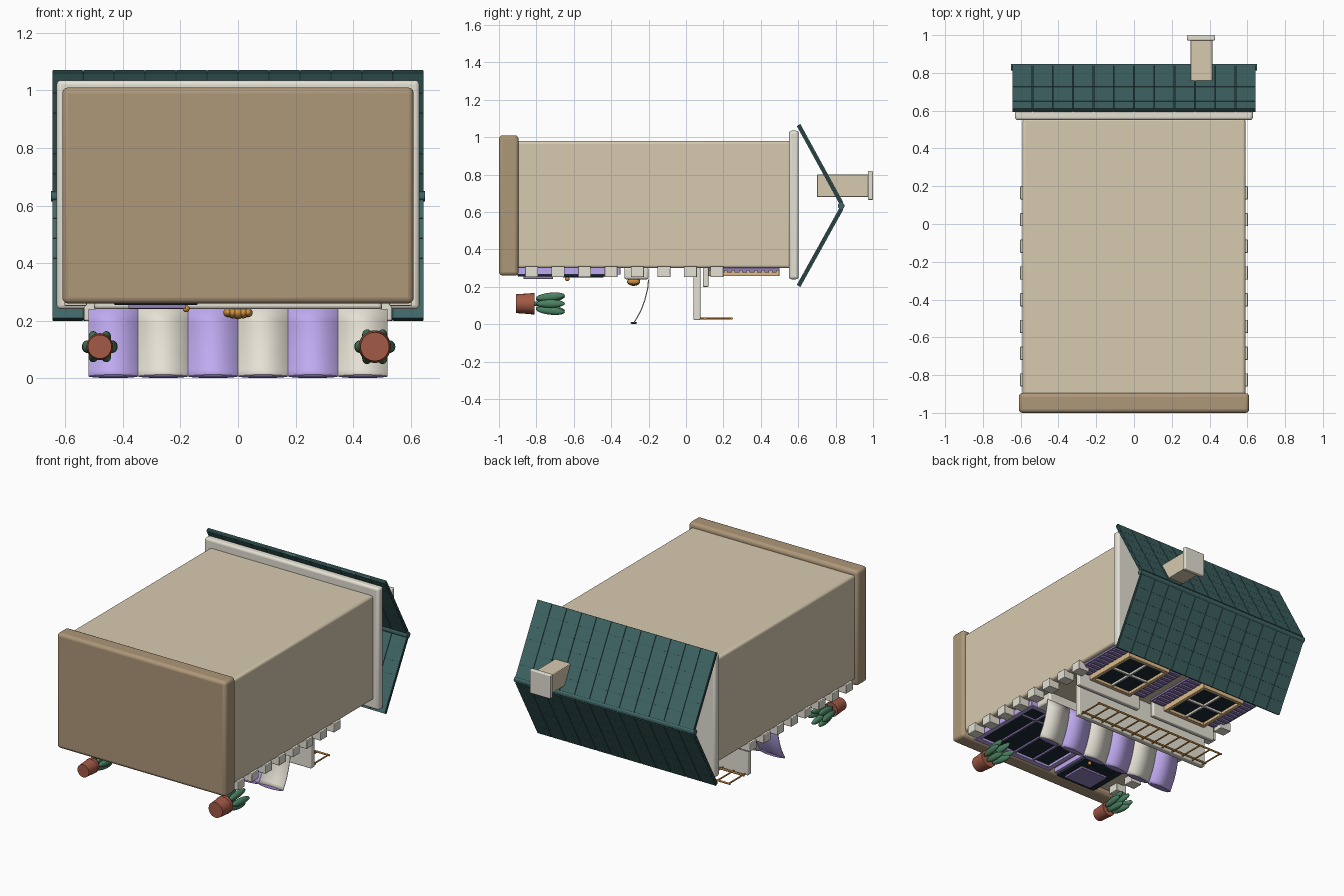
import bpy, math
from mathutils import Vector

if "Cube" in bpy.data.objects:
    bpy.data.objects.remove(bpy.data.objects["Cube"])

def mat(name, r, g, b):
    m = bpy.data.materials.new(name)
    m.diffuse_color = (r, g, b, 1)
    m.use_nodes = True
    m.node_tree.nodes["Principled BSDF"].inputs["Base Color"].default_value = m.diffuse_color
    return m

STONE = mat("stone", .68, .59, .43)
BROWN = mat("brown", .42, .31, .19)
CREAM = mat("cream", .78, .75, .66)
TEAL = mat("teal", .05, .13, .13)
DARK = mat("dark_teal", .02, .05, .05)
LILAC = mat("lilac", .52, .40, .87)
PURPLE = mat("purple", .30, .22, .52)
GLASS = mat("glass", .012, .025, .04)
GOLD = mat("gold", .62, .28, .05)
WOOD = mat("wood", .72, .50, .25)
CLAY = mat("clay", .36, .10, .06)
LEAF = mat("leaf", .07, .22, .12)

def finish(o, name, m):
    o.name = name
    o.data.materials.append(m)
    return o

def box(name, x, y, z, m, bevel=0):
    """Box from (min, max) ranges."""
    bpy.ops.mesh.primitive_cube_add(size=1, location=[(r[0] + r[1]) / 2 for r in (x, y, z)])
    o = bpy.context.object
    o.scale = [r[1] - r[0] for r in (x, y, z)]
    bpy.ops.object.transform_apply(location=False, rotation=False)
    if bevel:
        b = o.modifiers.new("bevel", "BEVEL")
        b.width, b.segments = bevel, 3
        bpy.ops.object.shade_smooth_by_angle()
    return finish(o, name, m)

def rod(name, a, b, r, m, r2=None, n=12):
    a, b = Vector(a), Vector(b)
    bpy.ops.mesh.primitive_cone_add(vertices=n, radius1=r, radius2=r if r2 is None else r2,
                                    depth=(b - a).length, location=(a + b) / 2)
    o = bpy.context.object
    o.rotation_euler = (b - a).to_track_quat('Z', 'Y').to_euler()
    bpy.ops.object.shade_smooth_by_angle()
    return finish(o, name, m)

def ball(name, loc, scale, m, rot=(0, 0, 0)):
    bpy.ops.mesh.primitive_uv_sphere_add(segments=16, ring_count=10, location=loc, rotation=rot)
    o = bpy.context.object
    o.scale = scale
    bpy.ops.object.shade_smooth()
    return finish(o, name, m)

def frame(name, x, y, z, w, m):
    """Four bars round an opening."""
    box(name + "_left", (x[0], x[0] + w), y, z, m, .004)
    box(name + "_right", (x[1] - w, x[1]), y, z, m, .004)
    box(name + "_bottom", x, (y[0], y[0] + w), z, m, .004)
    box(name + "_top", x, (y[1] - w, y[1]), z, m, .004)

# building lies on its back: height along y, shop front faces -z
box("walls", (-.59, .59), (-.91, .56), (.3, .98), STONE, .015)
box("plinth", (-.61, .61), (-1, -.895), (.26, 1.01), BROWN, .02)
box("cornice", (-.63, .63), (.55, .602), (.24, 1.035), CREAM, .015)

# roof slopes: a thin dark slab with tile columns and rows
for side, (z0, z1) in {"back": (1.065, .645), "front": (.205, .62)}.items():
    dy, dz = .83 - .6, z1 - z0
    length, ang = math.hypot(dy, dz), math.atan2(dz, dy)
    centre = (0, .717, (z0 + z1) / 2)
    parts = [box(f"roof_{side}_slab", (-.644, .644), (-length / 2, length / 2), (-.007, .007), DARK)]
    for i in range(12):
        x = -.645 + i * .1075
        for j in range(6):
            y = -length / 2 + j * length / 6
            parts.append(box(f"roof_{side}_tile", (x + .002, x + .1055),
                             (y, y + length / 6 - .001), (-.011, .011), TEAL))
    for p in parts:
        off = p.location.copy()
        c, s = math.cos(ang), math.sin(ang)
        p.rotation_euler.x = ang
        p.location = (off.x, centre[1] + off.y * c - off.z * s, centre[2] + off.y * s + off.z * c)
rod("roof_ridge", (-.65, .83, .633), (.65, .83, .633), .018, TEAL)

# chimney
box("chimney", (.3, .415), (.7, .98), (.68, .80), STONE, .004)
box("chimney_cap", (.28, .43), (.972, 1), (.665, .82), CREAM, .006)

# corner quoins
for s in (-1, 1):
    for i in range(8):
        y = .165 - i * .1415
        box("quoin", sorted((s * .525, s * .603)), (y - .035, y + .035), (.252, .31), CREAM, .004)

# upper windows with shutters and sills
for s in (-1, 1):
    c = s * .295
    box("upper_glass", (c - .15, c + .15), (.13, .49), (.275, .31), GLASS)
    frame("upper_frame", (c - .16, c + .16), (.12, .5), (.257, .31), .025, WOOD)
    box("upper_mullion", (c - .006, c + .006), (.14, .48), (.262, .28), CREAM)
    box("upper_crossbar", (c - .14, c + .14), (.304, .316), (.262, .28), CREAM)
    box("window_sill", (c - .24, c + .24), (.09, .12), (.2, .31), CREAM, .006)
    for t in (-1, 1):
        xs = c + t * .215
        box("shutter", (xs - .05, xs + .05), (.12, .5), (.288, .31), PURPLE)
        for i in range(9):
            y = .14 + i * .04
            box("shutter_slat", (xs - .042, xs + .042), (y, y + .025), (.278, .3), PURPLE)

# balcony with railing
box("balcony_slab", (-.5, .5), (.04, .077), (.022, .31), CREAM, .006)
for y in (.1, .245):
    rod("balcony_rail", (-.49, y, .03), (.49, y, .03), .006, GOLD)
for i in range(13):
    x = -.48 + i * .08
    rod("balcony_post", (x, .07, .03), (x, .245, .03), .005, GOLD, n=8)

# shop window
box("shop_glass", (-.06, .5), (-.89, -.37), (.28, .31), GLASS)
frame("shop_frame", (-.08, .52), (-.9, -.35), (.265, .31), .035, LILAC)
for x in (.073, .22, .367):
    box("shop_mullion", (x - .006, x + .006), (-.88, -.38), (.27, .29), PURPLE)
box("shop_transom", (-.06, .5), (-.5, -.488), (.27, .29), PURPLE)

# door
frame("door_frame", (-.45, -.12), (-.9, -.38), (.27, .31), .025, LILAC)
box("door", (-.43, -.14), (-.9, -.4), (.255, .31), GLASS, .004)
box("door_panel", (-.38, -.18), (-.87, -.71), (.242, .27), PURPLE, .004)
box("door_window", (-.38, -.2), (-.66, -.44), (.25, .27), GLASS, .004)
ball("door_knob", (-.18, -.635, .242), (.012, .012, .012), GOLD)

# sign board with round ornament
box("sign_board", (-.5, .5), (-.33, -.2), (.24, .305), CREAM, .012)
for x, r in ((-.035, .016), (-.018, .02), (0, .023), (.018, .02), (.035, .016)):
    ball("sign_ornament", (x, -.28, .228), (r, .035, r), GOLD)

# awning: curved striped sheet with scalloped edge
prof = [(-.2, .24), (-.205, .19), (-.22, .13), (-.24, .075), (-.265, .03), (-.278, .008)]
w = 1.04 / 6
for i in range(6):
    x0 = -.52 + i * w
    me = bpy.data.meshes.new("awning_stripe")
    me.from_pydata([(x, y, z) for y, z in prof for x in (x0, x0 + w)], [],
                   [(2 * k, 2 * k + 1, 2 * k + 3, 2 * k + 2) for k in range(len(prof) - 1)])
    o = bpy.data.objects.new("awning_stripe", me)
    bpy.context.collection.objects.link(o)
    me.materials.append(CREAM if i % 2 else LILAC)
    for p in me.polygons:
        p.use_smooth = True
    sol = o.modifiers.new("thickness", "SOLIDIFY")
    sol.thickness, sol.offset = .006, 0
    ball("awning_scallop", (x0 + w / 2, -.28, .007), (w / 2, .018, .006), PURPLE)

# potted plants
for x, r in ((-.48, .047), (.475, .057)):
    rod("pot", (x, -.91, .11), (x, -.815, .11), r * .88, CLAY, r, 20)
    rod("pot_rim", (x, -.83, .11), (x, -.81, .11), r, CLAY, n=20)
    for k in range(6):
        a = k * math.pi / 3
        ball("leaf", (x + .9 * r * math.cos(a), -.725, .11 + .75 * r * math.sin(a)),
             (.018, .078, .022), LEAF, (.12 * math.sin(a), 0, -.12 * math.cos(a)))
    rod("stem", (x, -.815, .11), (x, -.73, .11), .012, LEAF)
